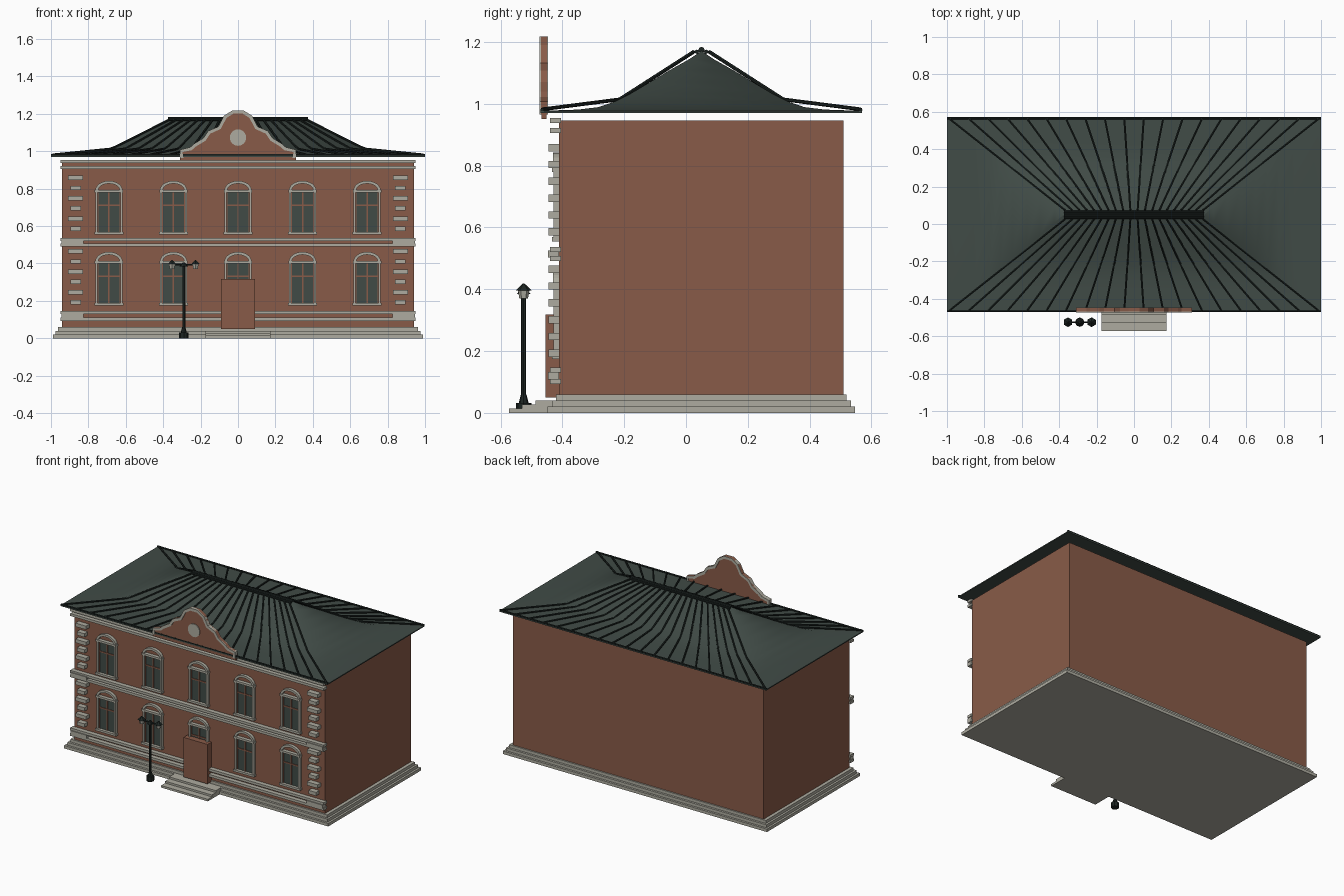
import bpy, bmesh, math
from mathutils import Vector

if "Cube" in bpy.data.objects:
    bpy.data.objects.remove(bpy.data.objects["Cube"], do_unlink=True)


def material(name, rgb):
    m = bpy.data.materials.new(name)
    m.use_nodes = True
    m.diffuse_color = (*rgb, 1)
    m.node_tree.nodes["Principled BSDF"].inputs["Base Color"].default_value = (*rgb, 1)
    return m


BRICK = material("brick", (0.25, 0.105, 0.065))
STONE = material("stone", (0.42, 0.41, 0.35))
ROOF = material("roof green", (0.052, 0.071, 0.062))
IRON = material("dark iron", (0.012, 0.018, 0.016))


def finish(bm, name, mat, smooth=False):
    bmesh.ops.recalc_face_normals(bm, faces=bm.faces)
    me = bpy.data.meshes.new(name)
    bm.to_mesh(me)
    bm.free()
    me.materials.append(mat)
    ob = bpy.data.objects.new(name, me)
    bpy.context.collection.objects.link(ob)
    if smooth:
        bpy.context.view_layer.objects.active = ob
        ob.select_set(True)
        bpy.ops.object.shade_smooth_by_angle(angle=math.radians(40))
        ob.select_set(False)
    return ob


def box(bm, x0, x1, y0, y1, z0, z1):
    verts = bmesh.ops.create_cube(bm, size=1)["verts"]
    for v in verts:
        v.co = ((x0 + x1) / 2 + v.co.x * (x1 - x0),
                (y0 + y1) / 2 + v.co.y * (y1 - y0),
                (z0 + z1) / 2 + v.co.z * (z1 - z0))


def rod(bm, a, b, r0, r1=None, sides=8):
    a, b = Vector(a), Vector(b)
    d = b - a
    verts = bmesh.ops.create_cone(bm, cap_ends=True, segments=sides, radius1=r0,
                                  radius2=r0 if r1 is None else r1, depth=d.length)["verts"]
    rot = d.to_track_quat("Z", "Y")
    for v in verts:
        v.co = rot @ v.co + (a + b) / 2


def prism(bm, outline, y0, y1):
    """Extrude an x-z outline along y."""
    f = bm.faces.new([bm.verts.new((x, y0, z)) for x, z in outline])
    new = bmesh.ops.extrude_face_region(bm, geom=[f])["geom"]
    for v in new:
        if isinstance(v, bmesh.types.BMVert):
            v.co.y = y1


def band(bm, outer, inner, y0, y1):
    """Strip between two matching x-z paths, one block per segment."""
    for i in range(len(outer) - 1):
        prism(bm, [outer[i], outer[i + 1], inner[i + 1], inner[i]], y0, y1)


def mirrored(half):
    return [(-x, z) for x, z in reversed(half) if x > 0] + half


WALL = -0.41

# Walls and stepped plinth
bm = bmesh.new()
box(bm, -0.94, 0.94, WALL, 0.51, 0.06, 0.945)
finish(bm, "walls", BRICK)
bm = bmesh.new()
for i, out in enumerate((0.05, 0.036, 0.022)):
    box(bm, -0.94 - out, 0.94 + out, WALL - out + 0.012, 0.497 + out, i * 0.02, i * 0.02 + 0.02)
finish(bm, "plinth", STONE)

# Horizontal mouldings on the facade
bm = bmesh.new()
for z in (0.093, 0.13, 0.491, 0.52, 0.905, 0.937):
    box(bm, -0.95, 0.95, -0.44, WALL + 0.005, z, z + 0.017)
finish(bm, "string_courses", STONE)

# Corner blocks, alternating wide and narrow
bm = bmesh.new()
for side in (-1, 1):
    for top in (0.858, 0.465):
        for k in range(6):
            w = 0.04 if k % 2 == 0 else 0.028
            z = top - k * 0.0545
            box(bm, side * 0.868 - w, side * 0.868 + w, -0.445, WALL, z - 0.012, z + 0.012)
    for z in (0.12, 0.514):
        box(bm, side * 0.885 - 0.06, side * 0.885 + 0.06, -0.446, WALL, z - 0.012, z + 0.012)
finish(bm, "corner_blocks", STONE)

# Arched windows on two floors
trim, glass, bars = bmesh.new(), bmesh.new(), bmesh.new()
angles = [math.pi * i / 12 for i in range(13)]
for base in (0.555, 0.175):
    for col in range(-2, 3):
        x = col * 0.345
        spring = base + 0.225
        box(glass, x - 0.064, x + 0.064, WALL - 0.004, WALL + 0.002, base + 0.01, spring)
        box(bars, x - 0.004, x + 0.004, WALL - 0.008, WALL, base + 0.01, spring)
        box(bars, x - 0.062, x + 0.062, WALL - 0.008, WALL, base + 0.152, base + 0.16)
        for s in (-1, 1):
            box(trim, x + s * 0.067 - 0.006, x + s * 0.067 + 0.006, -0.428, WALL, base, spring)
            box(bars, x + s * 0.059 - 0.003, x + s * 0.059 + 0.003, WALL - 0.008, WALL, base + 0.01, spring)
        box(trim, x - 0.077, x + 0.077, -0.434, WALL, base, base + 0.014)
        box(trim, x - 0.076, x + 0.076, -0.434, WALL, spring, spring + 0.014)
        outer = [(x + 0.073 * math.cos(a), spring + 0.01 + 0.052 * math.sin(a)) for a in angles]
        inner = [(x + 0.058 * math.cos(a), spring + 0.01 + 0.037 * math.sin(a)) for a in angles]
        band(trim, outer, inner, -0.43, WALL)
finish(trim, "window_surrounds", STONE)
finish(glass, "window_panes", ROOF)
finish(bars, "window_bars", BRICK)

# Door and entrance steps
bm = bmesh.new()
box(bm, -0.09, 0.09, -0.455, WALL, 0.05, 0.318)
finish(bm, "door", BRICK)
bm = bmesh.new()
for i, y in enumerate((-0.573, -0.53, -0.487)):
    box(bm, -0.175, 0.175, y, -0.42, i * 0.013, i * 0.013 + 0.014)
finish(bm, "entrance_steps", STONE)

# Hipped roof with a concave sweep
MID = 0.05
profile = [(0, 1.17), (0.08, 1.143), (0.2, 1.108), (0.32, 1.07), (0.44, 1.033),
           (0.54, 1.007), (0.64, 0.989), (0.77, 0.981), (1, 0.977), (1, 0.97)]
bm = bmesh.new()
rings = []
for t, z in profile:
    hx, hy = 0.375 + 0.625 * t, max(0.52 * t, 0.001)
    rings.append([bm.verts.new((sx * hx, MID + sy * hy, z))
                  for sx, sy in ((-1, -1), (1, -1), (1, 1), (-1, 1))])
for a, b in zip(rings, rings[1:]):
    for i in range(4):
        j = (i + 1) % 4
        bm.faces.new((a[i], a[j], b[j], b[i]))
bm.faces.new(rings[0])
bm.faces.new(rings[-1])
finish(bm, "roof", ROOF, True)

# Fanned seam ribs, ridge cap and eave rails
bm = bmesh.new()
RIBS = 20
for side in (-1, 1):
    for i in range(RIBS):
        u = 2 * i / (RIBS - 1) - 1
        pts = [(u * (0.37 + 0.62 * t), MID + side * (0.025 + 0.49 * t), z)
               for t, z in ((0, 1.168), (0.49, 1.014), (1, 0.982))]
        for p, q in zip(pts, pts[1:]):
            rod(bm, p, q, 0.006, sides=6)
    y = MID + side * 0.515
    rod(bm, (-1, y, 0.98), (1, y, 0.98), 0.006)
    y = MID + side * 0.015
    rod(bm, (-0.375, y, 1.168), (0.375, y, 1.168), 0.007)
rod(bm, (-0.375, MID, 1.174), (0.375, MID, 1.174), 0.01)
finish(bm, "roof_ribs", IRON)

# Shaped front gable with stone edging and round medallion
half = [(0.03, 1.218), (0.075, 1.19), (0.105, 1.132), (0.16, 1.108), (0.185, 1.07),
        (0.235, 1.04), (0.255, 1.022), (0.31, 1.008), (0.31, 0.965)]
edge = mirrored(half)
inset = []
for i, (x, z) in enumerate(edge):
    p, q = Vector(edge[max(i - 1, 0)]), Vector(edge[min(i + 1, len(edge) - 1)])
    d = (q - p).normalized()
    inset.append((x + d.y * 0.018, z - d.x * 0.018))
bm = bmesh.new()
prism(bm, edge, -0.469, -0.45)
box(bm, -0.31, 0.31, -0.468, -0.451, 0.95, 0.97)
finish(bm, "gable", BRICK)
bm = bmesh.new()
band(bm, edge, inset, -0.474, -0.446)
finish(bm, "gable_edging", STONE)
bm = bmesh.new()
rod(bm, (0, -0.474, 1.073), (0, -0.46, 1.073), 0.044, sides=24)
finish(bm, "gable_medallion", STONE)

# Street lamp with two lanterns
LX, LY = -0.29, -0.525
iron, lantern = bmesh.new(), bmesh.new()
rod(iron, (LX, LY, 0), (LX, LY, 0.032), 0.025)
rod(iron, (LX, LY, 0.032), (LX, LY, 0.06), 0.016, 0.009)
rod(iron, (LX, LY, 0.05), (LX, LY, 0.4), 0.008)
rod(iron, (LX, LY, 0.385), (LX, LY, 0.405), 0.022, 0.006)
rod(iron, (LX - 0.06, LY, 0.393), (LX + 0.06, LY, 0.393), 0.005)
for s in (-1, 1):
    x = LX + s * 0.063
    rod(lantern, (x, LY, 0.37), (x, LY, 0.398), 0.014, 0.019, 6)
    rod(iron, (x, LY, 0.396), (x, LY, 0.418), 0.026, 0.003, 6)
finish(iron, "lamp_post", IRON)
finish(lantern, "lamp_lanterns", STONE)
